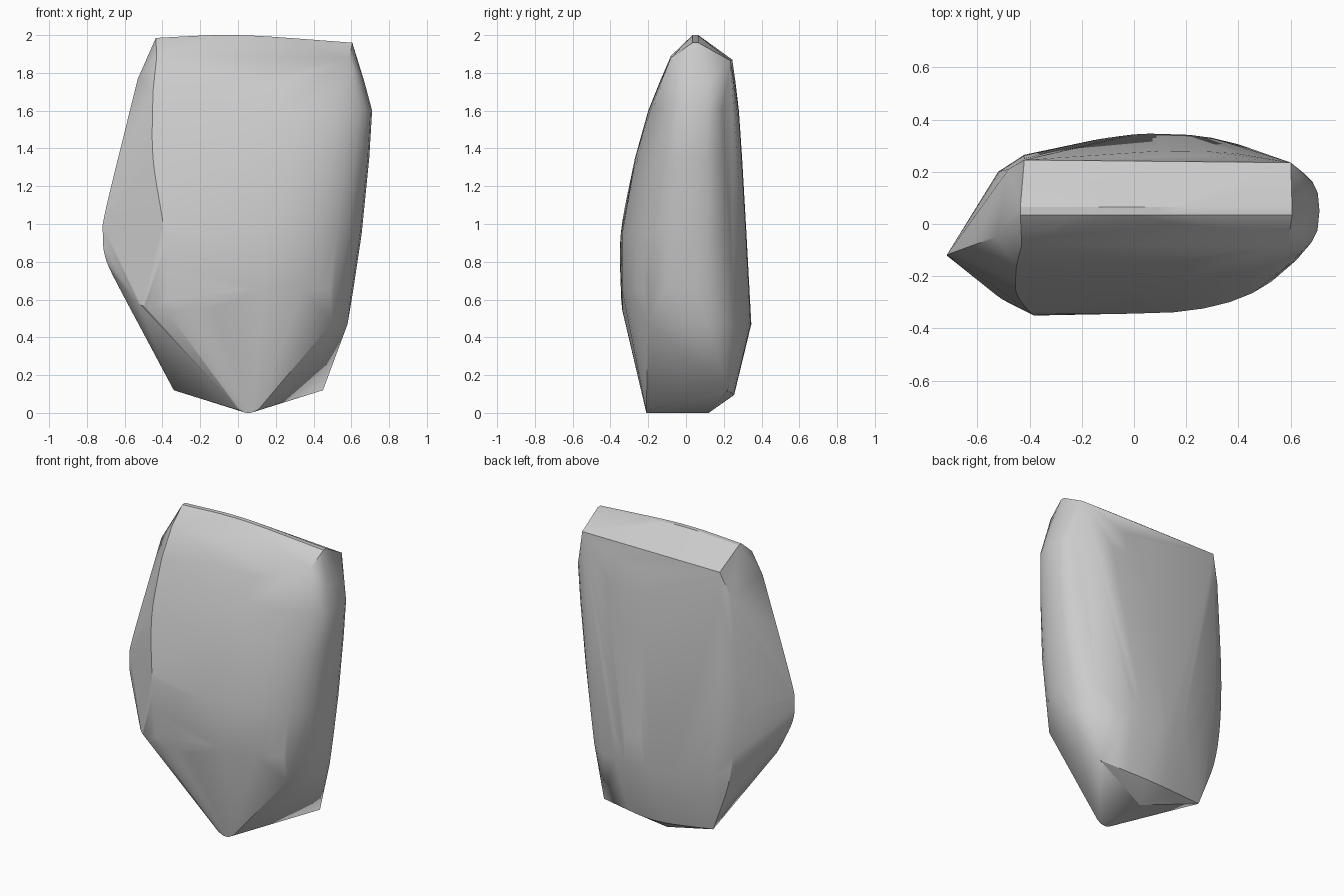
import bpy, bmesh, math
from mathutils import Vector

cube = bpy.data.objects.get("Cube")
if cube:
    bpy.data.objects.remove(cube)


def rail(points, steps=6):
    """Smooth curve through a few points."""
    p = [Vector(q) for q in points]
    p = [2 * p[0] - p[1]] + p + [2 * p[-1] - p[-2]]
    out = []
    for a, b, c, d in zip(p, p[1:], p[2:], p[3:]):
        for i in range(steps + 1):
            t = i / steps
            out.append(0.5 * (2 * b + (c - a) * t + (2 * a - 5 * b + 4 * c - d) * t * t
                              + (3 * b - a - 3 * c + d) * t ** 3))
    return out


def quarter(z, cx, rx, ry, n, steps=9):
    """Rounded quarter of a horizontal section, bulging to +x."""
    out = []
    for i in range(steps + 1):
        a = i / steps * math.pi / 2
        out.append(Vector((cx + rx * math.cos(a) ** (2 / n),
                           0.05 + ry * math.sin(a) ** (2 / n), z)))
    return out


points = []

# Chisel top: ridge and the two bevel edges
for y in (0.035, 0.065):
    points += rail([(-0.435, y, 1.985), (0, y, 2.0), (0.605, y, 1.96)])
points += [Vector(p) for p in ((-0.43, -0.08, 1.89), (0.59, -0.08, 1.88),
                               (-0.42, 0.245, 1.87), (0.6, 0.235, 1.865))]

# Rounded left side: height, reach in x, front y, back y, roundness
for z, reach, front, back, n in ((1.75, 0.67, -0.14, 0.262, 3.2),
                                 (1.6, 0.71, -0.2, 0.28, 2.9),
                                 (1.35, 0.695, -0.27, 0.297, 2.6),
                                 (0.95, 0.655, -0.343, 0.32, 2.4),
                                 (0.65, 0.61, -0.343, 0.336, 2.4),
                                 (0.47, 0.58, None, 0.345, 2.4)):
    points += quarter(z, 0.1, reach - 0.1, back - 0.05, n)
    if front is not None:
        points += quarter(z, 0, reach, front - 0.05, n)
points.append(Vector((0.5, -0.2, 0.48)))

# Keel along the right side
points += rail([(-0.53, -0.05, 1.77), (-0.695, -0.11, 1.1), (-0.715, -0.12, 0.95),
                (-0.695, -0.125, 0.8), (-0.58, -0.13, 0.57)])

# Front corner next to the keel, and the lower rim of the front face
points += rail([(-0.45, -0.16, 1.7), (-0.45, -0.265, 1.35), (-0.39, -0.345, 0.95),
                (-0.37, -0.343, 0.6)])
points += rail([(-0.53, -0.27, 0.58), (-0.48, -0.3, 0.56), (-0.35, -0.335, 0.54),
                (-0.1, -0.335, 0.57), (0, -0.34, 0.65)])

# Back corner next to the keel, rounded by two rails
points += rail([(-0.48, 0.21, 1.7), (-0.52, 0.2, 1.0), (-0.47, 0.21, 0.5), (-0.34, 0.2, 0.12)])
points += rail([(-0.42, 0.25, 1.7), (-0.42, 0.265, 1.0), (-0.38, 0.265, 0.5)])

# Lower rim of the bulging back face
points += rail([(-0.25, 0.3, 0.48), (-0.1, 0.33, 0.47), (0.1, 0.345, 0.47), (0.4, 0.305, 0.47)])

# Pointed foot
points += rail([(0, -0.21, 0.02), (0.03, -0.21, 0.004), (0.055, -0.21, 0),
                (0.08, -0.21, 0.004), (0.11, -0.21, 0.02)], 3)
points += rail([(-0.34, 0.2, 0.12), (0.055, 0.255, 0.095), (0.45, 0.22, 0.12)])
points.append(Vector((0.055, 0.12, 0)))

# Skin everything as one convex stone
bm = bmesh.new()
for p in points:
    p.z = min(max(p.z, 0), 2)
    bm.verts.new(p)
bmesh.ops.remove_doubles(bm, verts=bm.verts[:], dist=0.004)
bmesh.ops.convex_hull(bm, input=bm.verts[:])
bmesh.ops.delete(bm, geom=[v for v in bm.verts if not v.link_faces], context='VERTS')
bmesh.ops.recalc_face_normals(bm, faces=bm.faces[:])
mesh = bpy.data.meshes.new("stone_blade")
bm.to_mesh(mesh)
bm.free()
stone = bpy.data.objects.new("stone_blade", mesh)
bpy.context.collection.objects.link(stone)

# Plain grey stone
grey = bpy.data.materials.new("stone_grey")
grey.use_nodes = True
colour = (0.6, 0.6, 0.6, 1)
grey.diffuse_color = colour
for node in grey.node_tree.nodes:
    if node.type == 'BSDF_PRINCIPLED':
        node.inputs["Base Color"].default_value = colour
mesh.materials.append(grey)

bpy.ops.object.select_all(action='DESELECT')
stone.select_set(True)
bpy.context.view_layer.objects.active = stone
bpy.ops.object.shade_smooth_by_angle(angle=math.radians(30))
